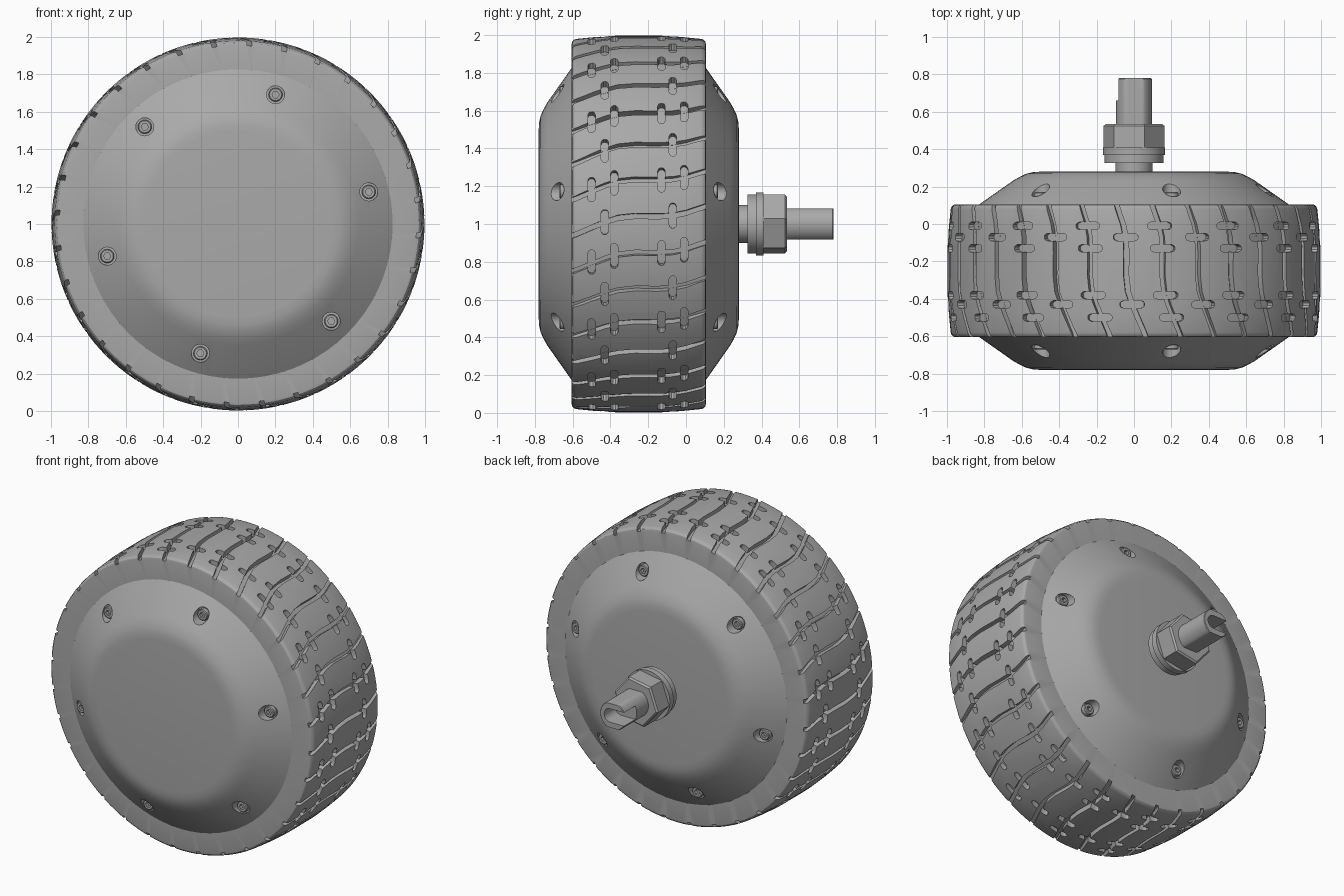
import bpy, bmesh, math
from math import cos, sin, pi, radians

if "Cube" in bpy.data.objects:
    bpy.data.objects.remove(bpy.data.objects["Cube"])

MID = -0.25      # middle plane of the tyre
AXIS_Z = 1.0     # height of the wheel axis

grey = bpy.data.materials.new("plain grey")
grey.use_nodes = True
grey.diffuse_color = (0.4, 0.4, 0.4, 1)
grey.node_tree.nodes["Principled BSDF"].inputs["Base Color"].default_value = (0.4, 0.4, 0.4, 1)


def lathe(bm, profile, segs, cx=0.0, cz=AXIS_Z, phase=0.0, closed=False):
    """Turn (radius, y) points about an axis along y."""
    rings = []
    for r, y in profile:
        angles = [phase + 2 * pi * i / segs for i in range(segs)]
        rings.append([bm.verts.new((cx + r * cos(a), y, cz + r * sin(a))) for a in angles])
    pairs = list(zip(rings, rings[1:]))
    if closed:
        pairs.append((rings[-1], rings[0]))
    for p, q in pairs:
        for i in range(segs):
            j = (i + 1) % segs
            bm.faces.new((p[i], p[j], q[j], q[i]))
    if not closed:
        bm.faces.new(rings[0])
        bm.faces.new(rings[-1])


def strip(bm, left, right, r0, r1):
    """Solid band wrapped round the wheel from matching (y, angle) edges."""
    def row(points, r):
        return [bm.verts.new((r * cos(a), y, AXIS_Z + r * sin(a))) for y, a in points]
    corners = [row(left, r0), row(right, r0), row(right, r1), row(left, r1)]
    for k in range(4):
        p, q = corners[k], corners[(k + 1) % 4]
        for i in range(len(p) - 1):
            bm.faces.new((p[i], p[i + 1], q[i + 1], q[i]))
    for end in (0, -1):
        bm.faces.new([c[end] for c in corners])


def to_object(name, bm):
    bmesh.ops.recalc_face_normals(bm, faces=bm.faces)
    mesh = bpy.data.meshes.new(name)
    bm.to_mesh(mesh)
    bm.free()
    mesh.materials.append(grey)
    obj = bpy.data.objects.new(name, mesh)
    bpy.context.collection.objects.link(obj)
    return obj


def activate(obj):
    bpy.ops.object.select_all(action="DESELECT")
    obj.select_set(True)
    bpy.context.view_layer.objects.active = obj


def cut(obj, bm):
    bmesh.ops.triangulate(bm, faces=bm.faces)
    cutter = to_object("cutter", bm)
    cutter.hide_render = True
    mod = obj.modifiers.new("cut", "BOOLEAN")
    mod.operation, mod.solver, mod.object = "DIFFERENCE", "EXACT", cutter
    activate(obj)
    bpy.ops.object.modifier_apply(modifier=mod.name)
    bpy.data.objects.remove(cutter)


def smooth(obj, angle=30):
    activate(obj)
    bpy.ops.object.shade_smooth_by_angle(angle=radians(angle))


def turned(name, profile, segs=64, **kw):
    bm = bmesh.new()
    lathe(bm, profile, segs, **kw)
    return to_object(name, bm)


def both_sides(half):
    """Complete a profile by mirroring it about the tyre's middle plane."""
    return half + [(r, 2 * MID - y) for r, y in reversed(half)]


# Tyre with a slightly crowned tread and rounded shoulders
tyre = turned("tyre", both_sides([(0.80, -0.605), (0.955, -0.605), (0.967, -0.602),
              (0.976, -0.593), (0.98, -0.58), (0.99, -0.48), (0.997, -0.37)]),
              128, closed=True)

# Wavy grooves across the tread
TREADS = 32
STEP = 2 * pi / TREADS
path = [(-0.65, -0.08), (-0.58, -0.056), (-0.5, -0.02), (-0.43, 0.01), (-0.36, 0.033),
        (-0.27, 0.043), (-0.15, 0.041), (-0.07, 0.045), (0.0, 0.06), (0.15, 0.112)]
bm = bmesh.new()
for k in range(TREADS):
    strip(bm, [(y, a + k * STEP - 0.014) for y, a in path],
          [(y, a + k * STEP + 0.014) for y, a in path], 0.955, 1.03)
cut(tyre, bm)

# Short round-ended slots: single and double rows on alternate grooves
capsule = [(-0.066, 0.007), (-0.06, 0.015), (-0.047, 0.02),
           (0.047, 0.02), (0.06, 0.015), (0.066, 0.007)]
rows = [[(-0.43, 0.01), (-0.07, 0.045)],
        [(-0.5, -0.01), (-0.38, 0.025), (-0.13, 0.041), (-0.01, 0.057)]]
bm = bmesh.new()
for k in range(TREADS):
    for y, a in rows[k % 2]:
        mid = a + k * STEP
        strip(bm, [(y - w, mid + d) for d, w in capsule],
              [(y + w, mid + d) for d, w in capsule], 0.957, 1.03)
cut(tyre, bm)
smooth(tyre)

# Motor housing with domed covers on both sides
hub = turned("motor_housing", both_sides([(0.50, -0.78), (0.54, -0.777), (0.575, -0.769),
             (0.61, -0.753), (0.645, -0.733), (0.827, -0.605)]), 72)

# Screw recesses and socket-head screws
recess, heads, sockets = bmesh.new(), bmesh.new(), bmesh.new()
for k in range(6):
    a = radians(13.8 + 60 * k)
    spot = dict(cx=0.72 * cos(a), cz=AXIS_Z + 0.72 * sin(a))
    for side in (-1, 1):
        def at(d):
            return MID + side * d
        lathe(recess, [(0.048, at(0.39)), (0.048, at(0.6))], 24, **spot)
        lathe(heads, [(0.037, at(0.38)), (0.037, at(0.415)), (0.032, at(0.42))], 24, **spot)
        lathe(sockets, [(0.019, at(0.397)), (0.019, at(0.45))], 6, **spot)
cut(hub, recess)
smooth(hub)
screws = to_object("cover_screws", heads)
cut(screws, sockets)
smooth(screws)

# Axle collar, washers and hexagonal nut
smooth(turned("axle_collar", [(0.1, 0.25), (0.1, 0.34)], 48))
smooth(turned("inner_washer", [(0.157, 0.325), (0.157, 0.37)], 48))
smooth(turned("outer_washer", [(0.167, 0.37), (0.167, 0.41)], 48))
turned("axle_nut", [(0.165, 0.405), (0.165, 0.525), (0.153, 0.535)], 6, phase=radians(10))

# Axle end with flats above and below and a cable slot on one side
axle = turned("axle_end", [(0.095, 0.5), (0.095, 0.776), (0.091, 0.78)], 48)
for v in axle.data.vertices:
    v.co.z = max(AXIS_Z - 0.081, min(AXIS_Z + 0.081, v.co.z))
bm = bmesh.new()
outline = [(-0.2, -0.045)] + [(0.02 + 0.045 * cos(t), 0.045 * sin(t))
           for t in [radians(-90 + 22.5 * i) for i in range(9)]] + [(-0.2, 0.045)]
ends = [[bm.verts.new((x, y, AXIS_Z + z)) for x, z in outline] for y in (0.66, 0.85)]
for i in range(len(outline)):
    j = (i + 1) % len(outline)
    bm.faces.new((ends[0][i], ends[0][j], ends[1][j], ends[1][i]))
for end in ends:
    bm.faces.new(end)
cut(axle, bm)
smooth(axle)
